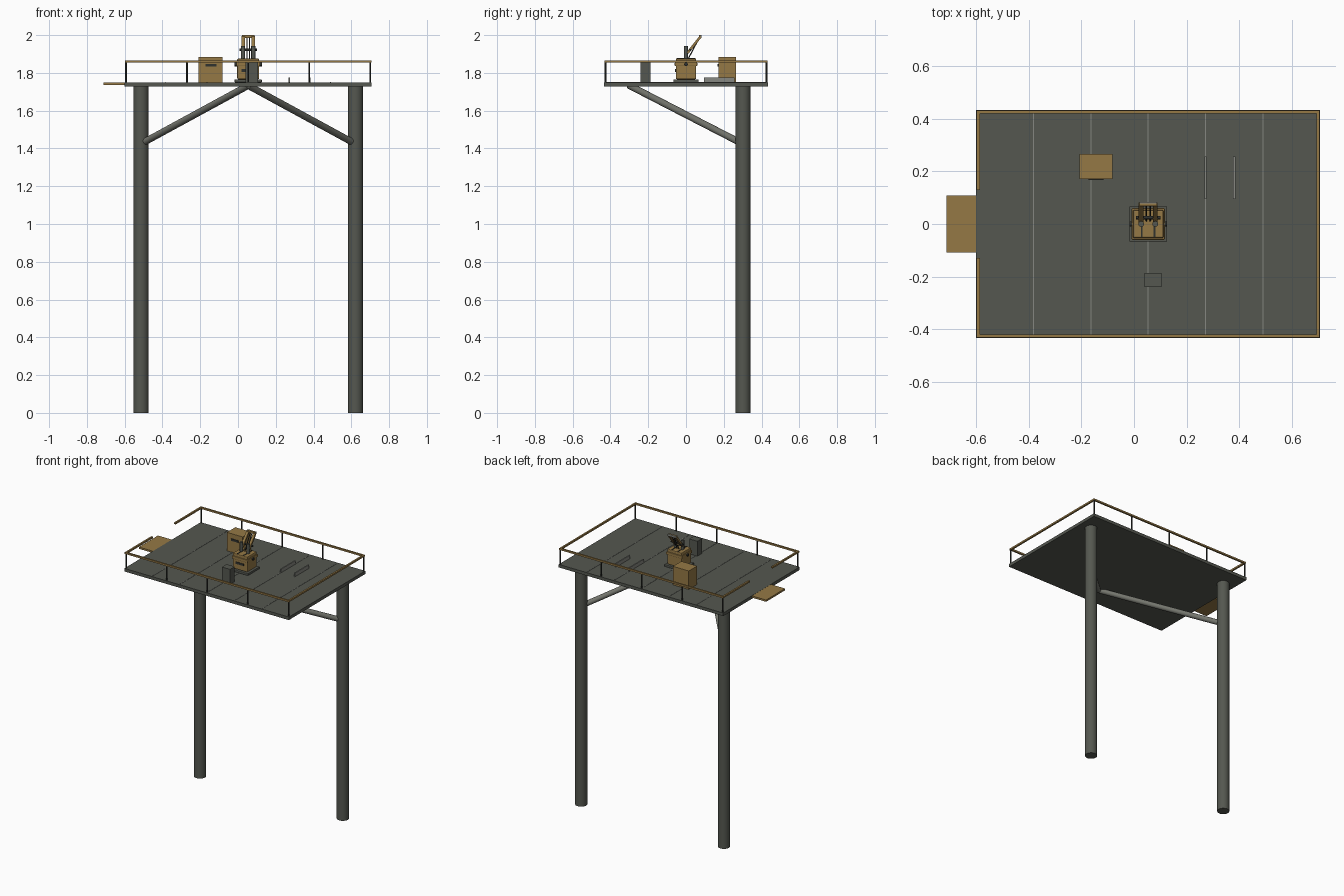
import bpy, math
from mathutils import Vector

cube = bpy.data.objects.get("Cube")
if cube:
    bpy.data.objects.remove(cube, do_unlink=True)


def material(name, rgb):
    m = bpy.data.materials.new(name)
    m.use_nodes = True
    m.diffuse_color = (*rgb, 1)
    bsdf = next(n for n in m.node_tree.nodes if n.type == 'BSDF_PRINCIPLED')
    bsdf.inputs["Base Color"].default_value = (*rgb, 1)
    bsdf.inputs["Roughness"].default_value = 0.7
    return m


STEEL = material("dark steel", (0.09, 0.096, 0.08))
PIPE = material("brace grey", (0.17, 0.175, 0.15))
LIGHT = material("light grey", (0.24, 0.245, 0.22))
OCHRE = material("ochre paint", (0.30, 0.19, 0.06))
DARK = material("dark trim", (0.03, 0.032, 0.028))


def finish(name, mat, bevel=0):
    ob = bpy.context.object
    ob.name = name
    ob.data.materials.append(mat)
    if bevel:
        mod = ob.modifiers.new("bevel", 'BEVEL')
        mod.width, mod.segments = bevel, 2
    return ob


def box(name, mat, x, y, z, bevel=0):
    """Box from (min, max) ranges on each axis."""
    bpy.ops.mesh.primitive_cube_add(size=1, location=[sum(r) / 2 for r in (x, y, z)])
    ob = bpy.context.object
    size = [r[1] - r[0] for r in (x, y, z)]
    for v in ob.data.vertices:
        v.co = [c * s for c, s in zip(v.co, size)]
    return finish(name, mat, bevel)


def rod(name, mat, start, end, radius, sides=12):
    """Round bar between two points."""
    a, b = Vector(start), Vector(end)
    bpy.ops.mesh.primitive_cylinder_add(vertices=sides, radius=radius,
                                        depth=(b - a).length, location=(a + b) / 2)
    bpy.context.object.rotation_euler = (b - a).to_track_quat('Z', 'Y').to_euler()
    bpy.ops.object.shade_smooth_by_angle(angle=math.radians(40))
    return finish(name, mat)


def beam(name, mat, start, end, width, depth):
    """Rectangular bar between two points."""
    a, b = Vector(start), Vector(end)
    ob = box(name, mat, (-width / 2, width / 2), (-depth / 2, depth / 2),
             (-(b - a).length / 2, (b - a).length / 2))
    ob.location = (a + b) / 2
    ob.rotation_euler = (b - a).to_track_quat('Z', 'Y').to_euler()
    return ob


# Main dimensions
X0, X1, Y = -0.6, 0.708, 0.434
TOP, RAIL = 1.75, 1.86
MID = (X0 + X1) / 2

# Deck, plank seams and side landing
box("deck", STEEL, (X0, X1), (-Y, Y), (1.728, TOP))
for i in range(1, 6):
    x = X0 + (X1 - X0) * i / 6
    box("deck_seam", LIGHT, (x - 0.002, x + 0.002), (-0.422, 0.422), (TOP - 0.001, TOP + 0.002))
box("side_landing", OCHRE, (-0.712, X0), (-0.108, 0.108), (1.736, 1.749))

# Columns and diagonal braces
for x, foot in ((-0.513, -0.49), (0.622, 0.598)):
    rod("column", STEEL, (x, 0.302, 0), (x, 0.302, 1.73), 0.04, 32)
    rod("brace", PIPE, (foot, 0.275, 1.437), (MID, -0.3, 1.733), 0.018, 16)

# Railing, open at the landing
xa, xb, yr = X0 + 0.008, X1 - 0.008, Y - 0.008
for y in (-yr, yr):
    box("long_rail", OCHRE, (xa - 0.006, xb + 0.006), (y - 0.006, y + 0.006),
        (RAIL - 0.006, RAIL + 0.006))
    for i in range(5):
        x = xa + (xb - xa) * i / 4
        rod("rail_post", DARK, (x, y, TOP), (x, y, RAIL), 0.005, 8)
for x, ya, yb in ((xb, -yr, yr), (xa, -yr, -0.13), (xa, 0.13, yr)):
    box("end_rail", OCHRE, (x - 0.006, x + 0.006), (ya, yb), (RAIL - 0.006, RAIL + 0.006))

# Supply cabinet with a vent, and a control locker
box("cabinet", OCHRE, (-0.208, -0.082), (0.171, 0.266), (TOP, 1.883))
box("cabinet_vent", DARK, (-0.173, -0.115), (0.167, 0.172), (1.833, 1.848))
box("locker", STEEL, (0.04, 0.105), (-0.24, -0.187), (TOP, 1.857))

# Low guide rails
for x in (0.272, 0.381):
    box("guide_rail", LIGHT, (x - 0.004, x + 0.004), (0.095, 0.257), (TOP, 1.776))

# Machine base and body
box("machine_base", STEEL, (MID - 0.072, MID + 0.072), (-0.067, 0.067), (TOP, 1.766), 0.003)
box("machine_body", OCHRE, (MID - 0.058, MID + 0.058), (-0.054, 0.054), (1.766, 1.876), 0.006)
box("body_collar", OCHRE, (MID - 0.063, MID + 0.063), (-0.06, 0.06), (1.836, 1.856), 0.004)
box("front_slot", DARK, (MID - 0.035, MID + 0.03), (-0.057, -0.05), (1.805, 1.82))
for s in (-1, 1):
    rod("side_bolt", DARK, (MID + s * 0.055, 0, 1.845), (MID + s * 0.072, 0, 1.845), 0.01)
    box("lid_slot", DARK, (MID + s * 0.024 - 0.003, MID + s * 0.024 + 0.003),
        (-0.05, 0.05), (1.875, 1.879))

# Twin posts carrying the tilted arms
for s in (-1, 1):
    x = MID + s * 0.027
    rod("arm_post", STEEL, (x, 0, 1.87), (x, 0, 1.942), 0.011)
    beam("tilted_arm", OCHRE, (x, 0.008, 1.905), (x, 0.076, 1.991), 0.018, 0.013)
    rod("inner_rod", DARK, (MID + s * 0.007, 0.012, 1.875), (MID + s * 0.007, 0.07, 1.985), 0.003, 8)
rod("axle", DARK, (MID - 0.047, 0.024, 1.922), (MID + 0.047, 0.024, 1.922), 0.006)
box("tip_bar", OCHRE, (MID - 0.033, MID + 0.033), (0.068, 0.077), (1.986, 2.0))
box("tip_plate", LIGHT, (MID - 0.033, MID + 0.033), (0.077, 0.083), (1.986, 2.0))
